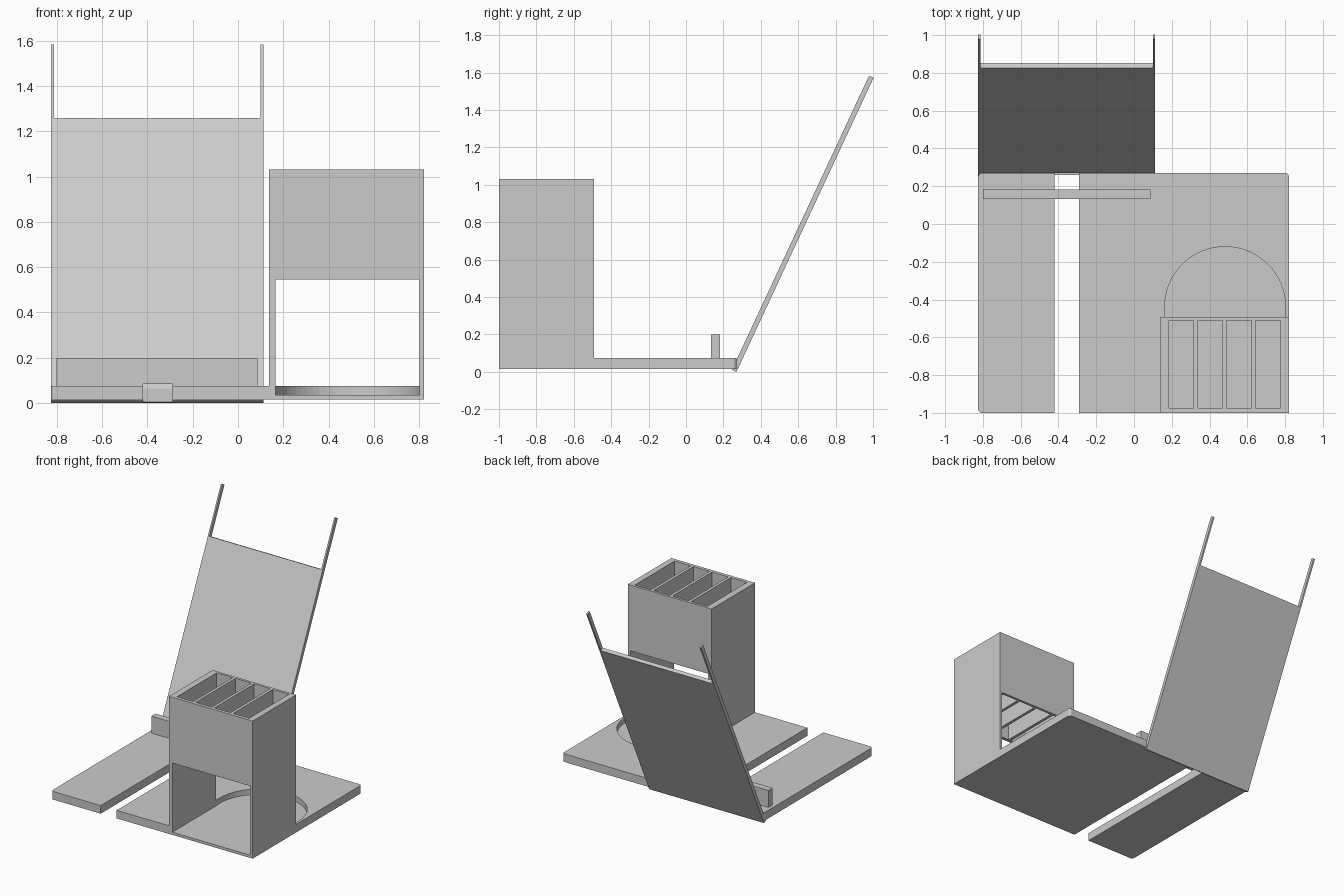
import bpy, bmesh, math
from mathutils import Matrix

cube = bpy.data.objects.get("Cube")
if cube:
    bpy.data.objects.remove(cube)

grey = bpy.data.materials.new("plain grey")
grey.use_nodes = True
grey.diffuse_color = (0.6, 0.6, 0.6, 1)
grey.node_tree.nodes["Principled BSDF"].inputs["Base Color"].default_value = (0.6, 0.6, 0.6, 1)


def finish(name, bm):
    bmesh.ops.recalc_face_normals(bm, faces=bm.faces[:])
    mesh = bpy.data.meshes.new(name)
    bm.to_mesh(mesh)
    bm.free()
    mesh.materials.append(grey)
    obj = bpy.data.objects.new(name, mesh)
    bpy.context.collection.objects.link(obj)
    return obj


def prism(name, outline, z0, z1):
    bm = bmesh.new()
    face = bm.faces.new([bm.verts.new((x, y, z0)) for x, y in outline])
    top = bmesh.ops.extrude_face_region(bm, geom=[face])["geom"]
    verts = [v for v in top if isinstance(v, bmesh.types.BMVert)]
    bmesh.ops.translate(bm, verts=verts, vec=(0, 0, z1 - z0))
    return finish(name, bm)


def box(name, xs, ys, zs):
    (x0, x1), (y0, y1) = xs, ys
    return prism(name, [(x0, y0), (x1, y0), (x1, y1), (x0, y1)], *zs)


def round_corners(obj, rule, radius=0.02):
    # Round the upright edges chosen by the rule
    bm = bmesh.new()
    bm.from_mesh(obj.data)
    edges = [e for e in bm.edges
             if abs(e.verts[0].co.z - e.verts[1].co.z) > 0.01 and rule(e.verts[0].co)]
    bmesh.ops.bevel(bm, geom=edges, offset=radius, segments=5, profile=0.5, affect='EDGES')
    bm.to_mesh(obj.data)
    bm.free()


def cut(obj, cutters):
    for cutter in cutters:
        mod = obj.modifiers.new("cut", 'BOOLEAN')
        mod.operation = 'DIFFERENCE'
        mod.solver = 'EXACT'
        mod.object = cutter
    deps = bpy.context.evaluated_depsgraph_get()
    mesh = bpy.data.meshes.new_from_object(obj.evaluated_get(deps))
    obj.modifiers.clear()
    obj.data = mesh
    for cutter in cutters:
        bpy.data.objects.remove(cutter)


# Base plates on either side of the cable gap
PLATE_Z = (0.015, 0.075)
right_plate = box("narrow_base_plate", (-0.825, -0.42), (-1, 0.27), PLATE_Z)
round_corners(right_plate, lambda c: c.x < -0.8)
left_plate = box("wide_base_plate", (-0.29, 0.82), (-1, 0.27), PLATE_Z)
round_corners(left_plate, lambda c: c.x > 0.8 and c.y > 0)

# Round-backed pocket, open to the front
cx, cy, r = 0.482, -0.44, 0.32
arc = [(cx + r * math.cos(math.pi * i / 32), cy + r * math.sin(math.pi * i / 32))
       for i in range(33)]
outline = [(0.165, -1.1), (0.8, -1.1), (0.8, -0.5)] + arc + [(0.165, -0.5)]
cut(left_plate, [prism("pocket_cutter", outline, 0.035, 0.2)])

# Tall holder with a tunnel below and four open compartments above
holder = box("compartment_holder", (0.137, 0.82), (-1, -0.493), (0.075, 1.03))
cutters = [box("tunnel_cutter", (0.165, 0.8), (-1.1, -0.4), (0, 0.545))]
for i in range(4):
    x = 0.185 + 0.153 * i
    cutters.append(box("compartment_cutter", (x, x + 0.131), (-0.975, -0.512), (0.5, 1.1)))
cut(holder, cutters)


def gap_cutter():
    return box("gap_cutter", (-0.42, -0.29), (-1.1, 0.27), (0.005, 0.085))


# Upright ledge bridging the gap
ledge = box("support_ledge", (-0.8, 0.087), (0.133, 0.182), (0.07, 0.2))
cut(ledge, [gap_cutter()])

# Leaning back panel with two thin side rails, hinged at the rear bottom edge
lean = Matrix.Translation((0, 0.27, 0)) @ Matrix.Rotation(math.radians(-25), 4, 'X')
THICK = (-0.027, 0)
panel = box("leaning_panel", (-0.813, 0.1), THICK, (0, 1.376))
panel.data.transform(lean)
cut(panel, [gap_cutter()])
for name, xs in (("right_rail", (-0.825, -0.813)), ("left_rail", (0.1, 0.112))):
    rail = box(name, xs, THICK, (0, 1.7345))
    rail.data.transform(lean)
